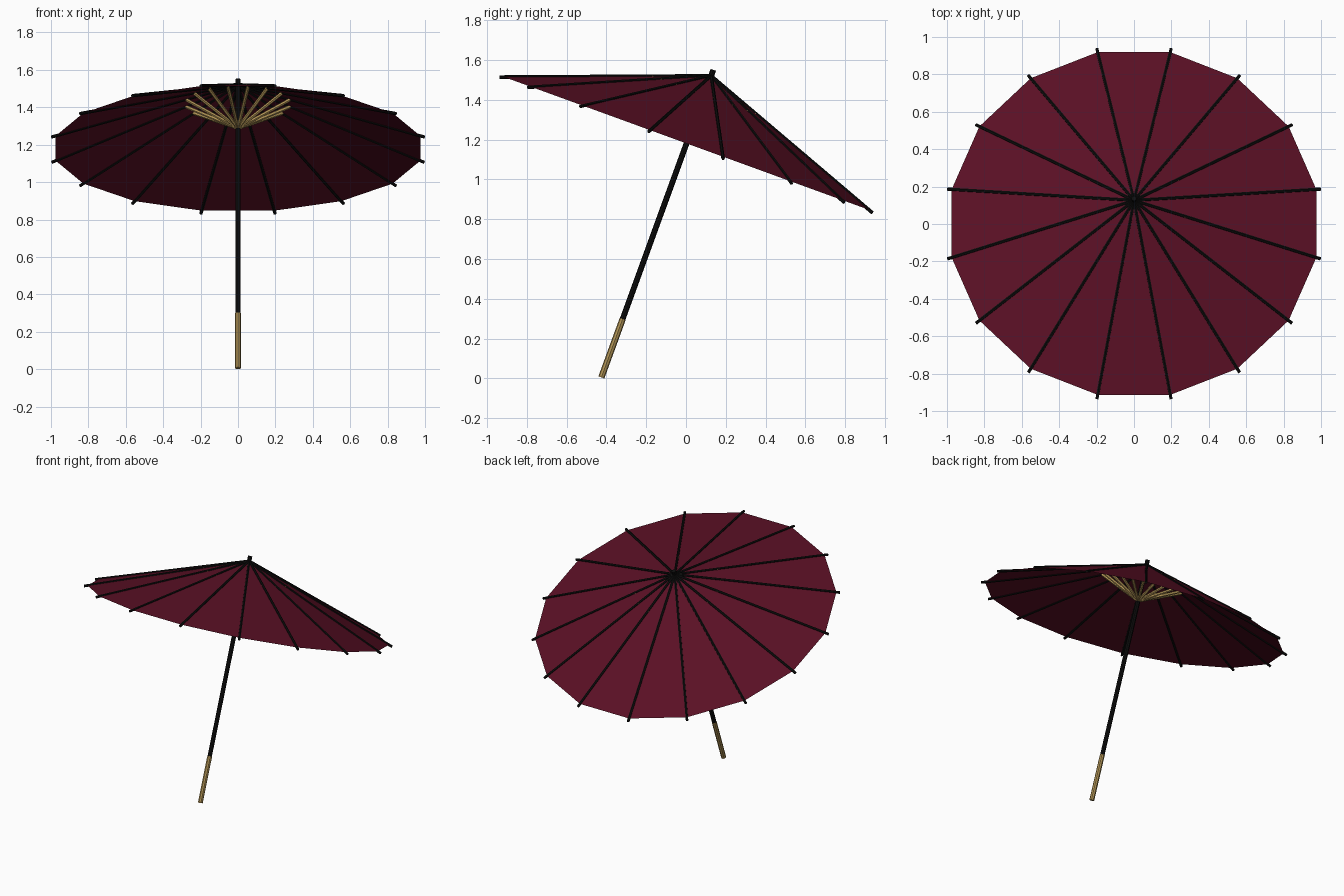
import bpy, bmesh
from math import sin, cos, pi, radians
from mathutils import Matrix, Vector

if "Cube" in bpy.data.objects:
    bpy.data.objects.remove(bpy.data.objects["Cube"])

# The whole parasol leans back around the foot of its handle
LEAN = Matrix.Translation((0, -0.425, 0.0055)) @ Matrix.Rotation(radians(-20), 4, 'X')
SIDES = 16
APEX = 1.612                 # canopy tip, measured along the pole
SLOPE = 0.3635               # canopy drop per unit of radius
ANGLES = [2 * pi * (i + 0.5) / SIDES for i in range(SIDES)]


def material(name, color):
    m = bpy.data.materials.new(name)
    m.use_nodes = True
    m.diffuse_color = (*color, 1)
    bsdf = m.node_tree.nodes["Principled BSDF"]
    bsdf.inputs["Base Color"].default_value = (*color, 1)
    bsdf.inputs["Roughness"].default_value = 0.8
    return m


red = material("dark red cloth", (0.102, 0.005, 0.018))
black = material("black lacquer", (0.004, 0.004, 0.004))
bamboo = material("bamboo", (0.456, 0.305, 0.095))


def finish(name, bm, mat):
    mesh = bpy.data.meshes.new(name)
    bm.to_mesh(mesh)
    bm.free()
    mesh.materials.append(mat)
    obj = bpy.data.objects.new(name, mesh)
    obj.matrix_world = LEAN
    bpy.context.collection.objects.link(obj)
    return obj


def rods(name, pairs, radius, sides, mat):
    """Straight rods between pairs of points, as one object."""
    bm = bmesh.new()
    for a, b in pairs:
        a, b = Vector(a), Vector(b)
        place = (Matrix.Translation((a + b) / 2)
                 @ (b - a).to_track_quat('Z', 'Y').to_matrix().to_4x4())
        bmesh.ops.create_cone(bm, cap_ends=True, segments=sides, radius1=radius,
                              radius2=radius, depth=(b - a).length, matrix=place)
    return finish(name, bm, mat)


def on_cone(angle, r):
    return (r * cos(angle), r * sin(angle), APEX - SLOPE * r)


# Handle and pole
rods("handle", [((0, 0, 0), (0, 0, 0.312))], 0.016, 8, bamboo)
rods("pole", [((0, 0, 0.31), (0, 0, 1.644))], 0.0145, 8, black)

# Pleated cloth canopy, open underneath
bm = bmesh.new()
tip = bm.verts.new((0, 0, APEX))
rim = [bm.verts.new(on_cone(a, 0.994)) for a in ANGLES]
for i in range(SIDES):
    bm.faces.new((tip, rim[i], rim[(i + 1) % SIDES]))
finish("canopy", bm, red)

# Ribs along the folds, reaching just past the rim
rods("ribs", [((0, 0, APEX), on_cone(a, 1.016)) for a in ANGLES], 0.009, 6, black)

# Short struts from the pole to the ribs
rods("struts", [((0, 0, 1.365), on_cone(a, 0.285)) for a in ANGLES], 0.01, 6, bamboo)
